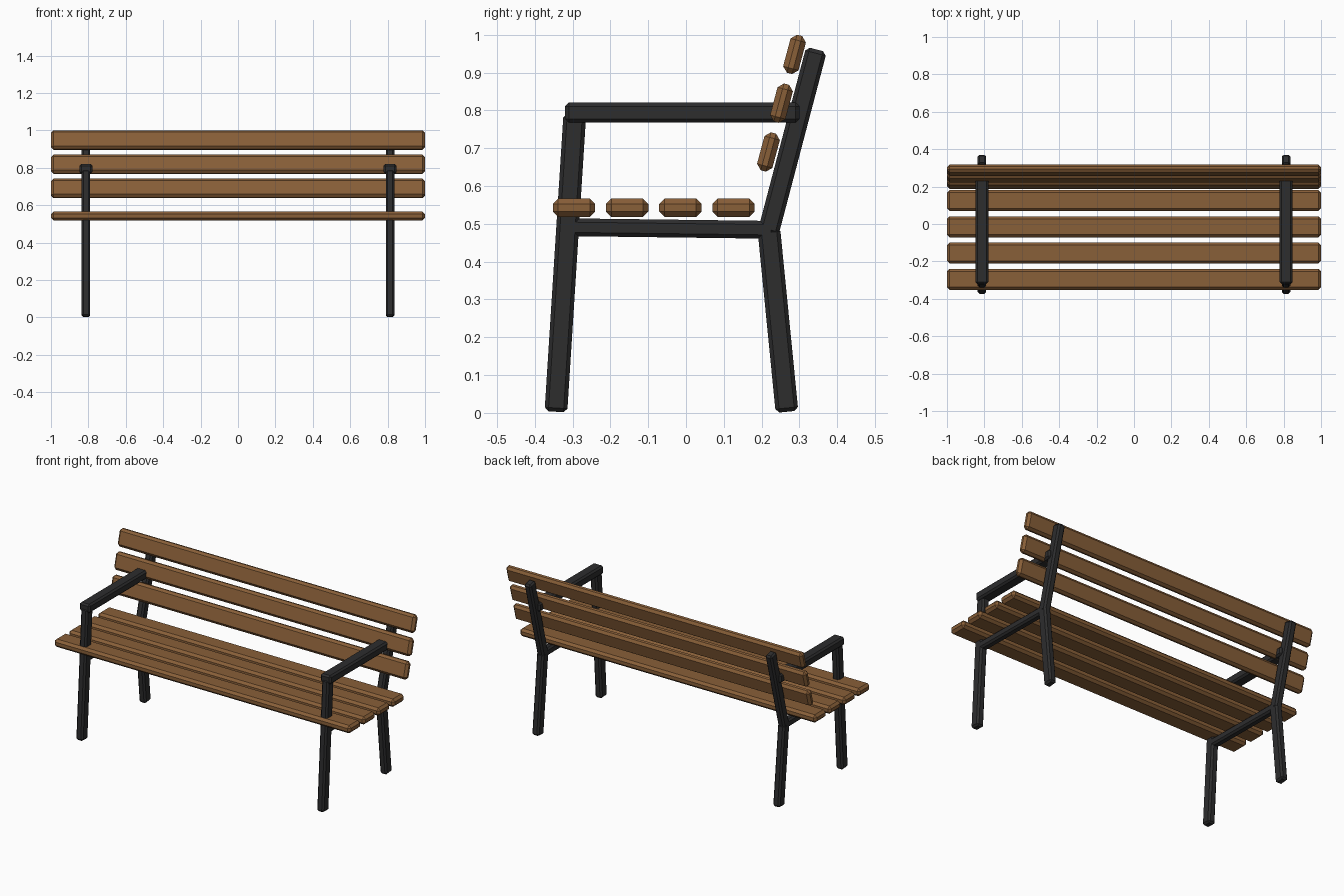
import bpy
import math
from mathutils import Vector

cube = bpy.data.objects.get("Cube")
if cube:
    bpy.data.objects.remove(cube, do_unlink=True)


def material(name, colour):
    mat = bpy.data.materials.new(name)
    mat.use_nodes = True
    mat.diffuse_color = colour
    mat.node_tree.nodes["Principled BSDF"].inputs["Base Color"].default_value = colour
    return mat


wood = material("brown wood", (0.25, 0.115, 0.04, 1))
metal = material("dark metal", (0.026, 0.026, 0.027, 1))


def block(name, centre, size, tilt, mat, chamfer):
    """Chamfered box, tilted about the x axis."""
    bpy.ops.mesh.primitive_cube_add(size=1, location=centre)
    obj = bpy.context.object
    obj.name = name
    obj.scale = size
    bpy.ops.object.transform_apply(location=False, rotation=False, scale=True)
    obj.rotation_euler.x = tilt
    obj.data.materials.append(mat)
    bevel = obj.modifiers.new("chamfer", "BEVEL")
    bevel.width = chamfer
    bevel.segments = 1
    return obj


def bar(name, x, start, end, width, depth):
    """Metal bar between two (y, z) points."""
    a, b = Vector((x, *start)), Vector((x, *end))
    d = b - a
    block(name, (a + b) / 2, (width, depth, d.length),
          math.atan2(-d.y, d.z), metal, 0.01)


# Metal side frames
for side, x in (("left", 0.813), ("right", -0.813)):
    bar(side + "_front_leg", x, (-0.344, 0.003), (-0.294, 0.79), 0.046, 0.06)
    bar(side + "_rear_leg", x, (0.267, 0.003), (0.219, 0.487), 0.046, 0.06)
    bar(side + "_back_post", x, (0.217, 0.475), (0.345, 0.961), 0.046, 0.056)
    bar(side + "_seat_rail", x, (-0.315, 0.491), (0.235, 0.484), 0.046, 0.047)
    bar(side + "_armrest", x, (-0.32, 0.794), (0.3, 0.794), 0.07, 0.053)

# Seat slats
for i in range(4):
    block(f"seat_slat_{i + 1}", (0, -0.296 + 0.1405 * i, 0.5425),
          (2, 0.112, 0.048), 0, wood, 0.014)

# Leaning backrest slats
lean = math.radians(-15)
for i in range(3):
    block(f"back_slat_{i + 1}", (0, 0.218 + 0.0345 * i, 0.69 + 0.129 * i),
          (2, 0.042, 0.104), lean, wood, 0.014)
